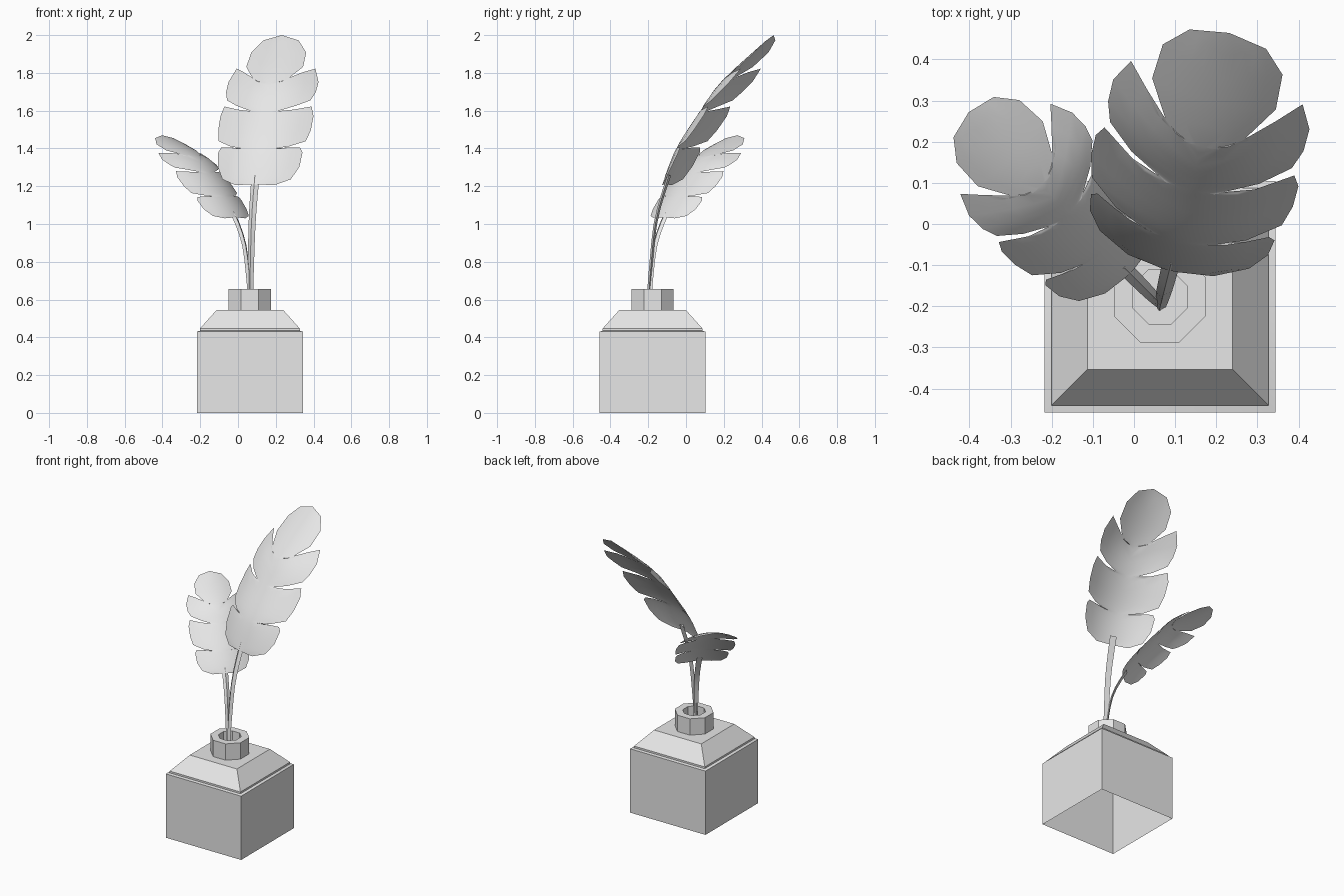
import bpy, bmesh, math
from mathutils import Vector

cube = bpy.data.objects.get("Cube")
if cube:
    bpy.data.objects.remove(cube)

grey = bpy.data.materials.new("plain_grey")
grey.use_nodes = True
GREY = (0.8, 0.8, 0.8, 1)
grey.diffuse_color = GREY
grey.node_tree.nodes["Principled BSDF"].inputs["Base Color"].default_value = GREY


def finish(name, bm, angle):
    """Turn a bmesh into a named, shaded object."""
    bmesh.ops.remove_doubles(bm, verts=bm.verts, dist=0.0005)
    bmesh.ops.recalc_face_normals(bm, faces=bm.faces)
    mesh = bpy.data.meshes.new(name)
    bm.to_mesh(mesh)
    bm.free()
    mesh.materials.append(grey)
    obj = bpy.data.objects.new(name, mesh)
    bpy.context.collection.objects.link(obj)
    bpy.ops.object.select_all(action='DESELECT')
    obj.select_set(True)
    bpy.context.view_layer.objects.active = obj
    bpy.ops.object.shade_smooth_by_angle(angle=math.radians(angle))
    return obj


def stacked_rings(name, sides, profile, cap):
    """Sweep an (apothem, height) profile round a regular polygon."""
    bm = bmesh.new()
    rings = []
    for apothem, z in profile:
        radius = apothem / math.cos(math.pi / sides)
        angles = [(i + 0.5) * math.tau / sides for i in range(sides)]
        rings.append([bm.verts.new((CENTRE.x + radius * math.cos(a),
                                    CENTRE.y + radius * math.sin(a), z)) for a in angles])
    for low, high in zip(rings, rings[1:]):
        for i in range(sides):
            j = (i + 1) % sides
            bm.faces.new((low[i], low[j], high[j], high[i]))
    if cap:
        bm.faces.new(rings[-1])
    return finish(name, bm, 30)


# Square bottle, open underneath, with a sloped shoulder and octagonal neck
CENTRE = Vector((0.063, -0.177, 0))
stacked_rings("pot_body", 4, [(0.281, 0), (0.281, 0.43), (0.264, 0.435)], False)
stacked_rings("pot_shoulder", 4, [(0.264, 0.435), (0.264, 0.447), (0.176, 0.545)], True)
stacked_rings("pot_neck", 8, [(0.112, 0.545), (0.112, 0.655), (0.066, 0.655), (0.066, 0.55)], True)

# Half-leaf lobes: rib start, rib end, then outline points (across, along)
LOBES = [
    (0, 0.195, [(0.02, 0), (0.107, 0), (0.187, 0.04), (0.223, 0.115), (0.23, 0.205),
                (0.215, 0.23), (0.163, 0.218), (0.075, 0.195)]),
    (0.195, 0.435, [(0.075, 0.195), (0.163, 0.226), (0.238, 0.282), (0.253, 0.365),
                    (0.254, 0.455), (0.238, 0.51), (0.153, 0.465), (0.06, 0.435)]),
    (0.435, 0.62, [(0.06, 0.435), (0.16, 0.49), (0.228, 0.547), (0.245, 0.62),
                   (0.246, 0.7), (0.215, 0.79), (0.134, 0.68), (0.042, 0.62)]),
    (0.62, 1, [(0.042, 0.62), (0.097, 0.665), (0.155, 0.775), (0.15, 0.89),
               (0.096, 0.97), (0, 1)]),
]
ROOT = Vector((0.065, -0.195, 0))
DROOP = 1.15


class Frond:
    """A bent centre line: points are (along, reach, height)."""

    def __init__(self, azimuth, scale, points):
        self.out = Vector((math.sin(azimuth), math.cos(azimuth), 0))
        self.side = Vector((math.cos(azimuth), -math.sin(azimuth), 0))
        self.scale, self.points = scale, points

    def spine(self, s):
        p = self.points
        i = max(k for k in range(len(p) - 1) if k == 0 or s >= p[k][0])

        def slope(k):
            a, b = p[max(k - 1, 0)], p[min(k + 1, len(p) - 1)]
            return Vector(((b[1] - a[1]), (b[2] - a[2]))) / (b[0] - a[0])
        a, b = p[i], p[i + 1]
        h = b[0] - a[0]
        t = (s - a[0]) / h
        return (Vector(a[1:]) * (2 * t**3 - 3 * t**2 + 1) + slope(i) * h * (t**3 - 2 * t**2 + t)
                + Vector(b[1:]) * (3 * t**2 - 2 * t**3) + slope(i + 1) * h * (t**3 - t**2))

    def place(self, u, s, drop):
        here = self.spine(s)
        d = (self.spine(s + 0.005) - self.spine(s - 0.005)).normalized()
        here += Vector((d.y, -d.x)) * drop * self.scale
        return ROOT + self.out * here.x + self.side * (u * self.scale) + Vector((0, 0, here.y))


def build_leaf(name, frond):
    bm = bmesh.new()
    steps = 4
    for sign in (-1, 1):
        for start, end, outline in LOBES:
            rows = []
            for i, (u, s) in enumerate(outline):
                foot = start + (end - start) * i / (len(outline) - 1)
                row = []
                for k in range(steps + 1):
                    t = k / steps
                    across = u * t
                    row.append(bm.verts.new(frond.place(sign * across, foot + (s - foot) * t,
                                                        DROOP * across**2)))
                rows.append(row)
            for a, b in zip(rows, rows[1:]):
                for k in range(steps):
                    bm.faces.new((a[k], a[k + 1], b[k + 1], b[k]))
    bmesh.ops.dissolve_degenerate(bm, dist=0.0003, edges=bm.edges)
    return finish(name, bm, 60)


def build_stem(name, frond):
    bm = bmesh.new()
    rings = []
    first, count = frond.points[0][0], 9
    for i in range(count):
        t = i / (count - 1)
        s = first + (0.05 - first) * t
        half = (0.014 + 0.008 * t) / frond.scale**0.5
        corners = [(-half, 0.012), (0, -0.002), (half, 0.012)]
        rings.append([bm.verts.new(frond.place(u, s, d)) for u, d in corners])
    for a, b in zip(rings, rings[1:]):
        for k in range(3):
            j = (k + 1) % 3
            bm.faces.new((a[k], a[j], b[j], b[k]))
    bm.faces.new(rings[0])
    bm.faces.new(rings[-1])
    return finish(name, bm, 30)


# Tall leaf leaning back, and a smaller one bending further to the side
tall = Frond(math.radians(14.2), 1.0, [
    (-0.65, -0.015, 0.56), (-0.4, 0.005, 0.81), (-0.19, 0.03, 1.02), (0, 0.085, 1.21),
    (0.195, 0.16, 1.4), (0.44, 0.29, 1.6), (0.625, 0.4, 1.75), (1, 0.68, 2.0)])
small = Frond(math.radians(-45), 0.72, [
    (-0.68, -0.008, 0.56), (-0.42, 0.012, 0.75), (-0.21, 0.04, 0.9), (0, 0.106, 1.035),
    (0.187, 0.19, 1.145), (0.435, 0.315, 1.275), (0.62, 0.41, 1.36), (1, 0.66, 1.47)])
for label, frond in (("tall", tall), ("small", small)):
    build_leaf(label + "_leaf", frond)
    build_stem(label + "_stem", frond)
